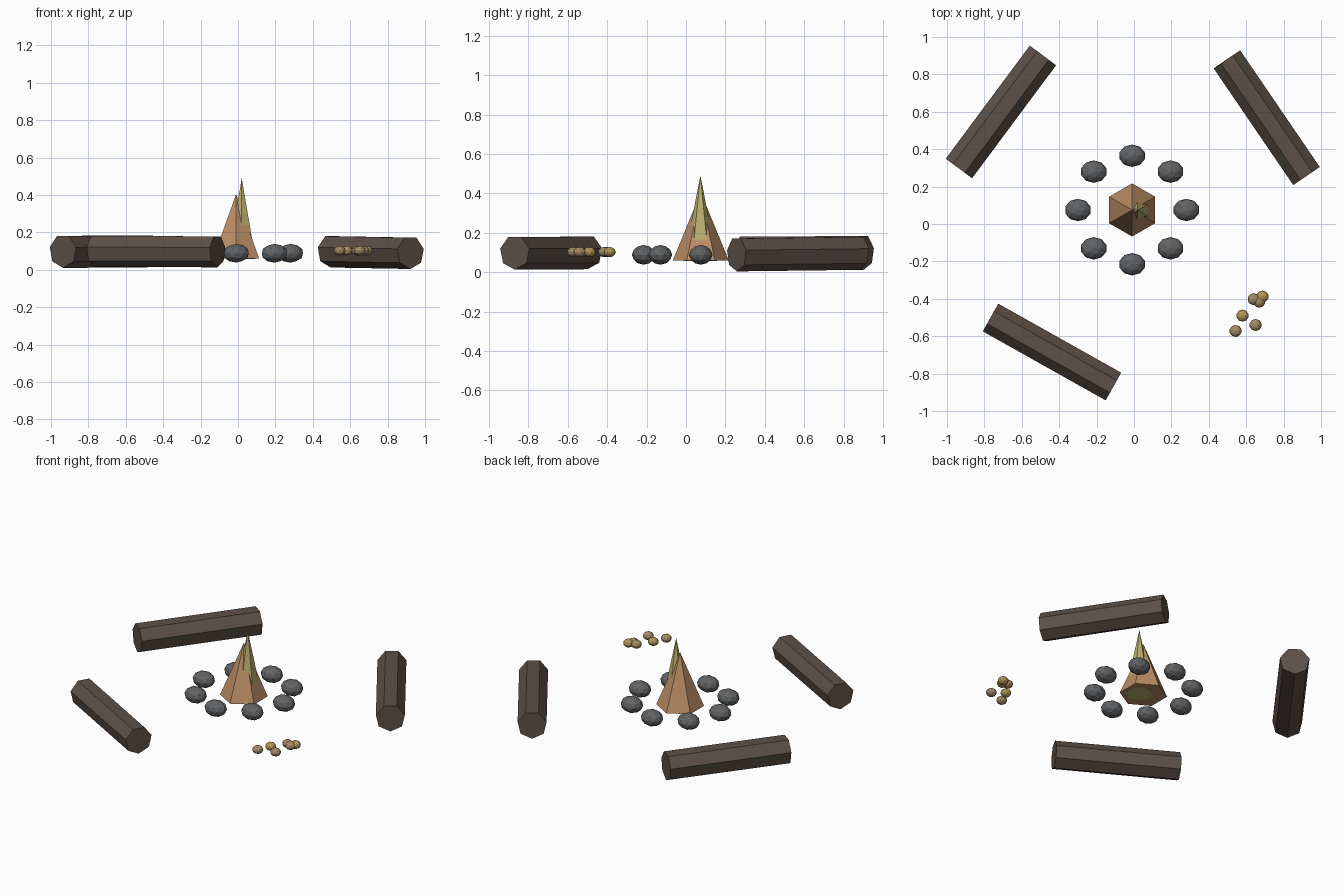
import bpy
import math
from mathutils import Vector

if "Cube" in bpy.data.objects:
    bpy.data.objects.remove(bpy.data.objects["Cube"])


def material(name, rgb):
    m = bpy.data.materials.new(name)
    m.diffuse_color = (*rgb, 1)
    m.use_nodes = True
    m.node_tree.nodes["Principled BSDF"].inputs["Base Color"].default_value = m.diffuse_color
    return m


BARK = material("bark", (0.11, 0.08, 0.065))
STONE = material("stone", (0.12, 0.125, 0.13))
ORANGE = material("orange_flame", (0.50, 0.27, 0.13))
YELLOW = material("yellow_flame", (0.50, 0.43, 0.16))
TAN = material("tan_kindling", (0.38, 0.26, 0.13))
GOLD = material("gold_kindling", (0.45, 0.31, 0.09))


def finish(name, mat):
    ob = bpy.context.object
    ob.name = name
    ob.data.materials.append(mat)
    return ob


def log(name, a, b, radius):
    """Seven-sided log between two end points, flat side up."""
    a, b = Vector(a), Vector(b)
    d = b - a
    bpy.ops.mesh.primitive_cylinder_add(vertices=7, radius=radius, depth=d.length,
                                        location=(a + b) / 2)
    ob = finish(name, BARK)
    # Y axis points down, so the first corner sits at the bottom
    ob.rotation_euler = d.to_track_quat('Z', 'Y').to_euler()
    ob.rotation_euler.rotate_axis('Z', math.pi)


def pebble(name, loc, size, mat):
    bpy.ops.mesh.primitive_ico_sphere_add(subdivisions=2, radius=1, location=loc)
    finish(name, mat).scale = size


def flame(name, x, y, z, radius, height, mat):
    bpy.ops.mesh.primitive_cone_add(vertices=6, radius1=radius, radius2=0, depth=height,
                                    location=(x, y, z + height / 2))
    finish(name, mat)


# Seating logs around the fire
log("log_back_left", (-0.936, 0.297, 0.10), (-0.487, 0.901, 0.102), 0.09)
log("log_back_right", (0.497, 0.88, 0.10), (0.922, 0.257, 0.092), 0.088)
log("log_front", (-0.767, -0.50, 0.102), (-0.11, -0.869, 0.10), 0.087)

# Ring of stones
CX, CY = -0.01, 0.075
for i in range(8):
    t = i * math.pi / 4
    pebble(f"stone_{i + 1}", (CX + 0.29 * math.cos(t), CY + 0.29 * math.sin(t), 0.088),
           (0.071, 0.06, 0.05), STONE)

# Two nested flames
flame("outer_flame", CX, CY, 0.06, 0.142, 0.345, ORANGE)
flame("inner_flame", 0.02, 0.073, 0.058, 0.085, 0.432, YELLOW)

# Scattered small pieces
for i, (x, y, mat) in enumerate([(0.58, -0.49, GOLD), (0.543, -0.572, TAN),
                                 (0.65, -0.54, TAN), (0.64, -0.402, TAN),
                                 (0.67, -0.415, TAN), (0.687, -0.388, GOLD)]):
    pebble(f"kindling_{i + 1}", (x, y, 0.102), (0.033, 0.032, 0.026), mat)
